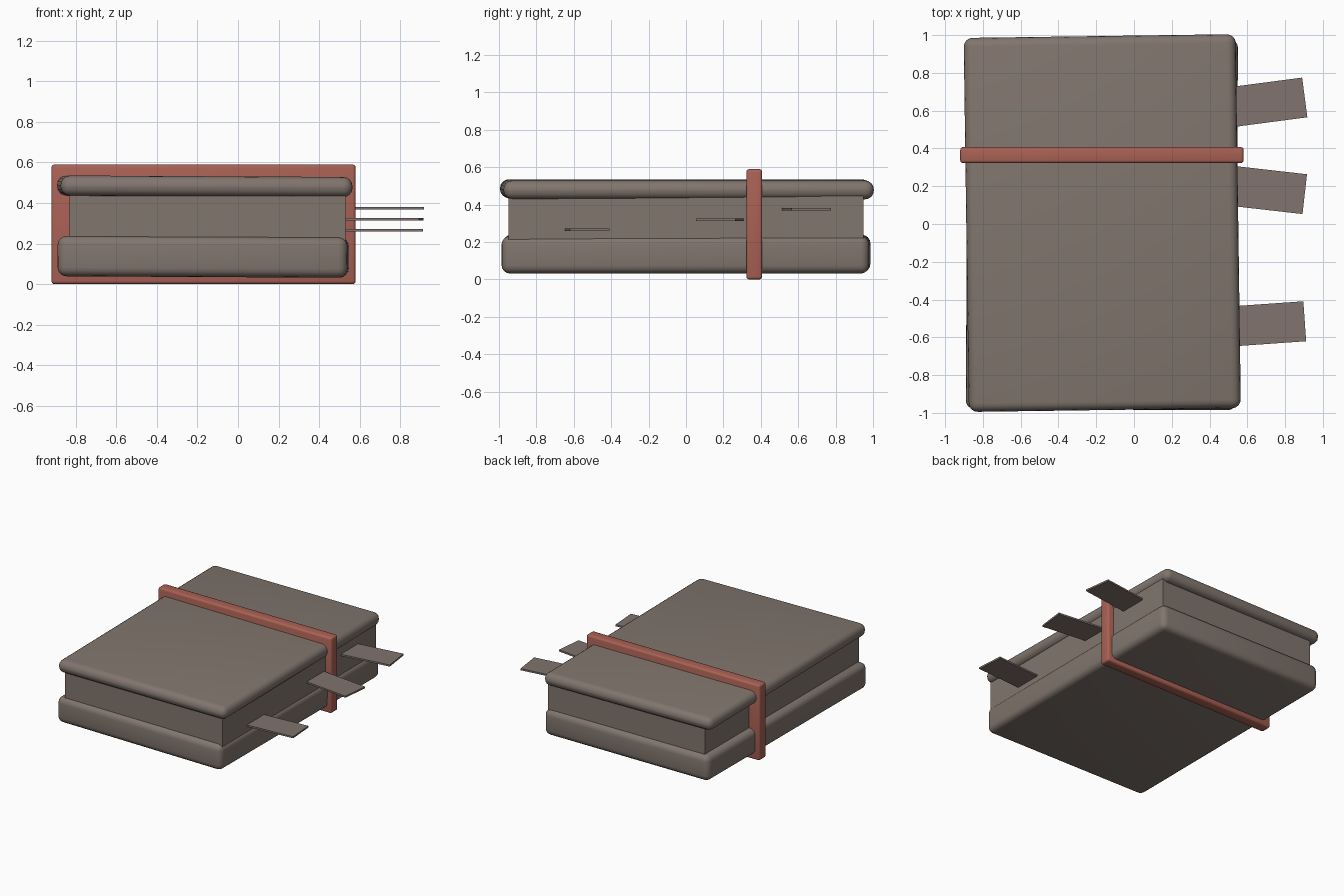
import bpy
from math import radians, cos, sin

if "Cube" in bpy.data.objects:
    bpy.data.objects.remove(bpy.data.objects["Cube"])


def material(name, rgb):
    mat = bpy.data.materials.new(name)
    mat.use_nodes = True
    mat.diffuse_color = (*rgb, 1)
    mat.node_tree.nodes["Principled BSDF"].inputs["Base Color"].default_value = (*rgb, 1)
    return mat


taupe = material("taupe", (0.22, 0.18, 0.155))
tab_taupe = material("tab taupe", (0.22, 0.175, 0.155))
red = material("strap red", (0.40, 0.12, 0.09))


def box(name, size, center, mat, turn=0, roll=0, pitch=0, radius=0, segments=4):
    """Box of a given size, slightly turned, with rounded edges."""
    bpy.ops.mesh.primitive_cube_add(size=1, location=center)
    obj = bpy.context.object
    obj.name = name
    obj.scale = size
    bpy.ops.object.transform_apply(location=False, rotation=False, scale=True)
    obj.rotation_euler = (radians(pitch), radians(roll), radians(turn))
    obj.data.materials.append(mat)
    if radius:
        bevel = obj.modifiers.new("rounded edges", "BEVEL")
        bevel.width = radius
        bevel.segments = segments
        bpy.ops.object.modifier_apply(modifier=bevel.name)
        bpy.ops.object.shade_smooth_by_angle(angle=radians(35))
    return obj


# Covers, lying slightly askew on the page block
box("bottom_cover", (1.43, 1.965, 0.20), (-0.17, 0, 0.135), taupe,
    turn=-0.3, roll=0.3, radius=0.045)
box("top_cover", (1.44, 1.98, 0.10), (-0.168, 0.005, 0.482), taupe,
    turn=0.8, roll=0.3, radius=0.047)

# Page block
box("pages", (1.36, 1.90, 0.26), (-0.15, 0, 0.315), taupe)

# Closing strap
box("strap", (1.50, 0.085, 0.59), (-0.17, 0.365, 0.295), red, radius=0.015, segments=3)

# Bookmark tabs, placed by the middle of the outer edge: y, z and turn
LENGTH = 0.45
for name, y, z, turn in (("back", 0.67, 0.375, 7.5),
                         ("middle", 0.158, 0.32, -6.5),
                         ("front", -0.515, 0.265, 4)):
    a = radians(turn)
    center = (0.904 - cos(a) * LENGTH / 2, y - sin(a) * LENGTH / 2, z)
    box(name + "_tab", (LENGTH, 0.212, 0.013), center, tab_taupe, turn=turn)
